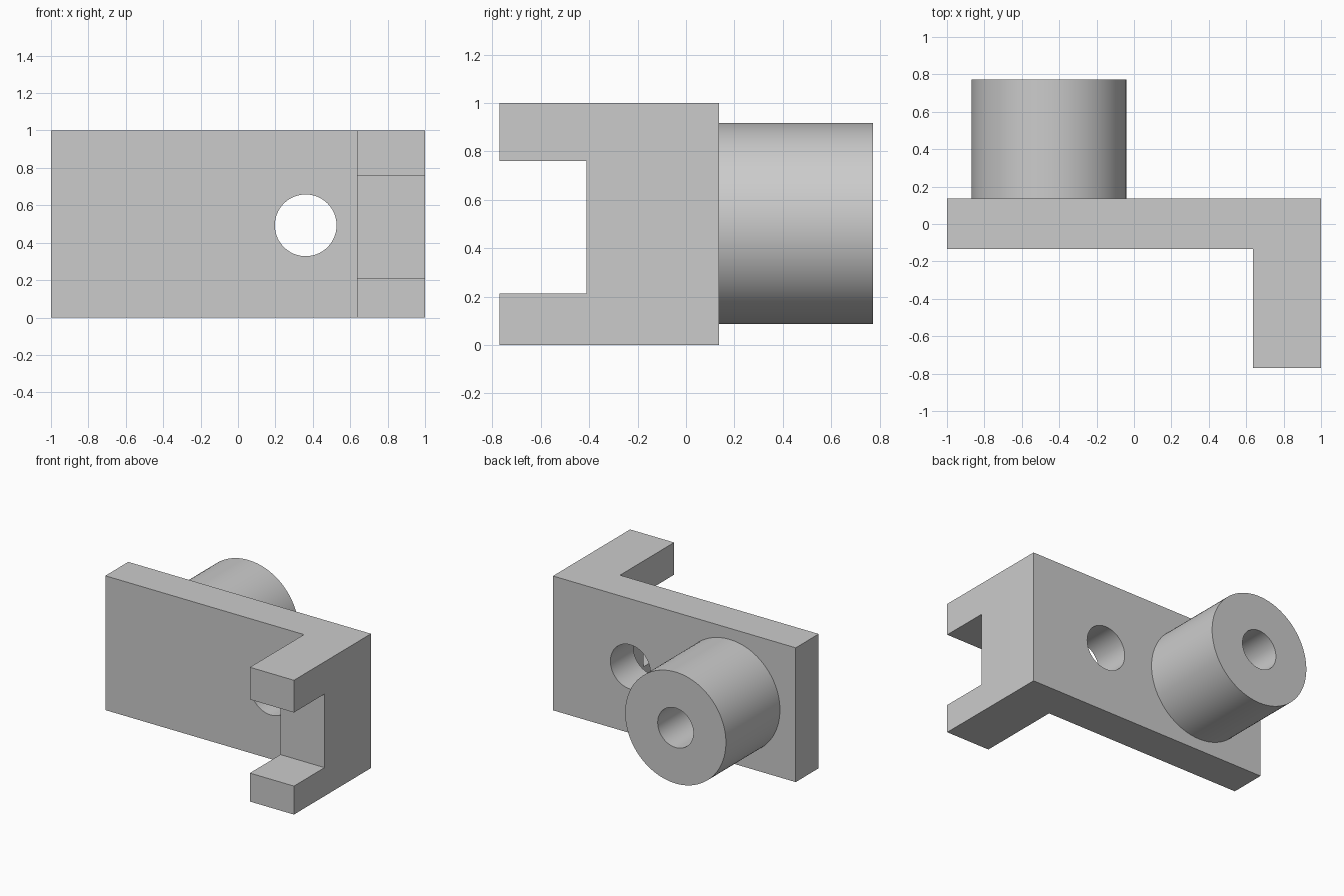
import bpy, bmesh, math
from mathutils import Matrix, Vector

cube = bpy.data.objects.get("Cube")
if cube:
    bpy.data.objects.remove(cube, do_unlink=True)

grey = bpy.data.materials.new("light grey")
grey.use_nodes = True
colour = (0.6, 0.6, 0.6, 1)
grey.diffuse_color = colour
grey.node_tree.nodes["Principled BSDF"].inputs["Base Color"].default_value = colour


def finish(name, bm):
    bmesh.ops.recalc_face_normals(bm, faces=bm.faces)
    mesh = bpy.data.meshes.new(name)
    bm.to_mesh(mesh)
    bm.free()
    mesh.materials.append(grey)
    obj = bpy.data.objects.new(name, mesh)
    bpy.context.collection.objects.link(obj)
    return obj


def prism(name, outline, z0, z1):
    bm = bmesh.new()
    face = bm.faces.new([bm.verts.new((x, y, z0)) for x, y in outline])
    top = bmesh.ops.extrude_face_region(bm, geom=[face])["geom"]
    bmesh.ops.translate(bm, vec=(0, 0, z1 - z0),
                        verts=[v for v in top if isinstance(v, bmesh.types.BMVert)])
    return finish(name, bm)


def rod(name, x, z, radius, y0, y1):
    bm = bmesh.new()
    place = Matrix.Translation((x, (y0 + y1) / 2, z)) @ Matrix.Rotation(math.pi / 2, 4, "X")
    bmesh.ops.create_cone(bm, cap_ends=True, segments=96, radius1=radius,
                          radius2=radius, depth=y1 - y0, matrix=place)
    return finish(name, bm)


def cut(target, cutter):
    mod = target.modifiers.new(cutter.name, "BOOLEAN")
    mod.operation = "DIFFERENCE"
    mod.solver = "EXACT"
    mod.object = cutter
    bpy.context.view_layer.objects.active = target
    bpy.ops.object.modifier_apply(modifier=mod.name)
    bpy.data.objects.remove(cutter, do_unlink=True)


def smooth(obj):
    bpy.ops.object.select_all(action="DESELECT")
    obj.select_set(True)
    bpy.context.view_layer.objects.active = obj
    bpy.ops.object.shade_smooth_by_angle(angle=math.radians(30))


# L-shaped bracket with a forked arm and a round through hole
BACK, FRONT, TIP, ARM = 0.137, -0.133, -0.77, 0.637
bracket = prism("bracket", [(-1, BACK), (-1, FRONT), (ARM, FRONT),
                            (ARM, TIP), (1, TIP), (1, BACK)], 0, 1)
cut(bracket, prism("fork_notch", [(0.5, -0.41), (0.5, -1), (1.2, -1), (1.2, -0.41)],
                   0.212, 0.76))
cut(bracket, rod("plate_hole", 0.362, 0.493, 0.165, -0.3, 0.3))

# Round boss on the back with a bore ending at the plate
boss = rod("boss", -0.455, 0.502, 0.415, BACK, 0.773)
cut(boss, rod("boss_bore", -0.455, 0.502, 0.147, 0, 1))

for part in (bracket, boss):
    smooth(part)
